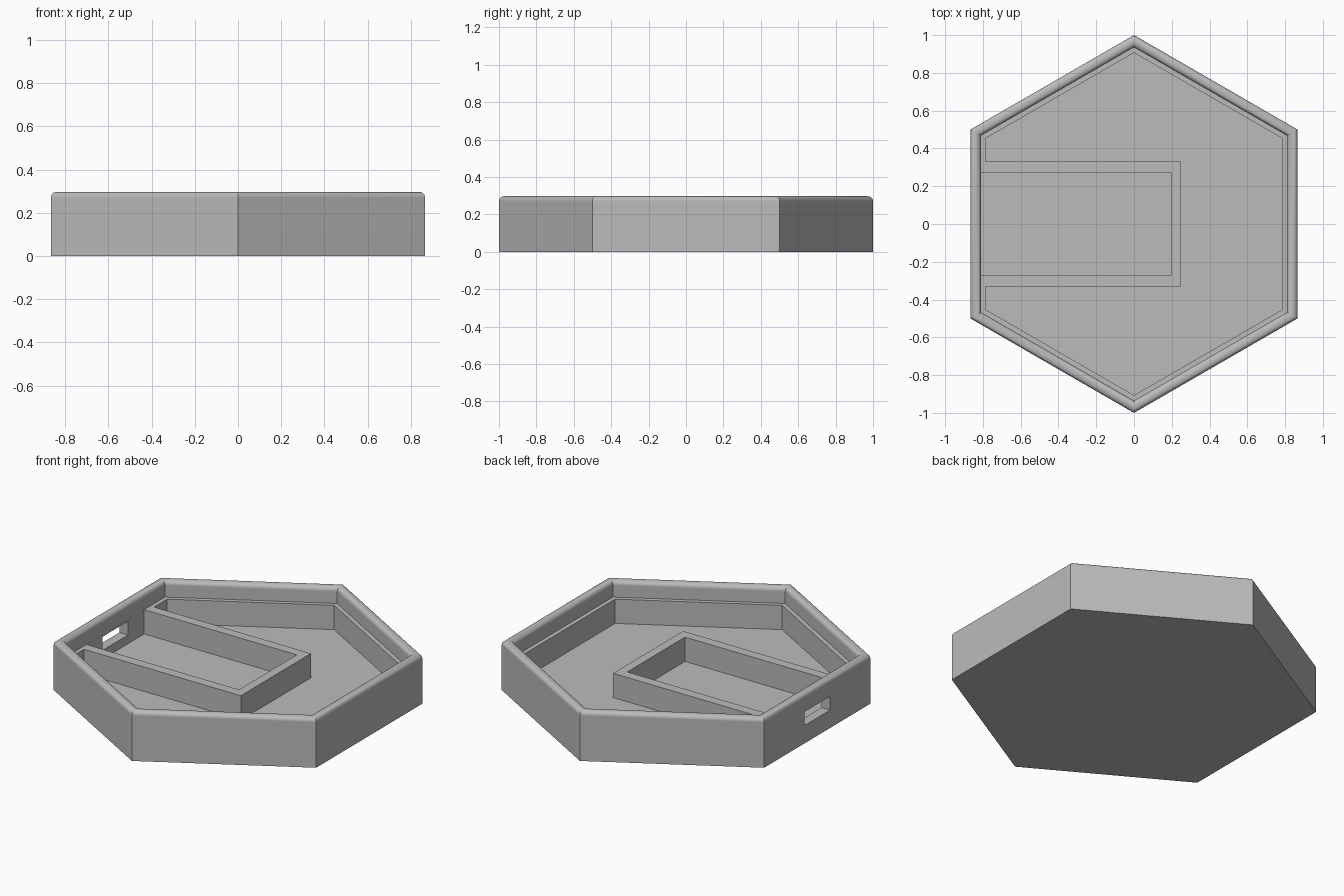
import bpy, bmesh
from math import radians, cos, sin, pi

if "Cube" in bpy.data.objects:
    bpy.data.objects.remove(bpy.data.objects["Cube"], do_unlink=True)

grey = bpy.data.materials.new("plain grey")
grey.use_nodes = True
COLOUR = (0.5, 0.5, 0.5, 1)
grey.diffuse_color = COLOUR
grey.node_tree.nodes["Principled BSDF"].inputs["Base Color"].default_value = COLOUR

OUTER, WALL_IN, LEDGE_IN = 0.866, 0.81, 0.785   # distances from centre to flats
HEIGHT, LEDGE_Z, FLOOR_Z = 0.297, 0.2, 0.055
ROUND = 0.026


def make_object(name, bm):
    bmesh.ops.recalc_face_normals(bm, faces=bm.faces)
    mesh = bpy.data.meshes.new(name)
    bm.to_mesh(mesh)
    bm.free()
    mesh.materials.append(grey)
    obj = bpy.data.objects.new(name, mesh)
    bpy.context.collection.objects.link(obj)
    return obj


def box(name, x, y, z):
    bm = bmesh.new()
    bmesh.ops.create_cube(bm, size=1)
    for v in bm.verts:
        for i, (low, high) in enumerate((x, y, z)):
            v.co[i] = high if v.co[i] > 0 else low
    return make_object(name, bm)


def hex_sweep(name, profile):
    """Sweep (flat distance, height) points round a hexagon and cap both ends."""
    bm = bmesh.new()
    rings = []
    for dist, z in profile:
        r = dist / cos(pi / 6)
        rings.append([bm.verts.new((r * sin(k * pi / 3), r * cos(k * pi / 3), z))
                      for k in range(6)])
    for a, b in zip(rings, rings[1:]):
        for k in range(6):
            n = (k + 1) % 6
            bm.faces.new((a[k], a[n], b[n], b[k]))
    bm.faces.new(rings[0])
    bm.faces.new(rings[-1])
    return make_object(name, bm)


def combine(target, other, operation):
    mod = target.modifiers.new(operation, "BOOLEAN")
    mod.object, mod.operation, mod.solver = other, operation, "EXACT"
    bpy.context.view_layer.objects.active = target
    bpy.ops.object.modifier_apply(modifier=mod.name)
    bpy.data.objects.remove(other, do_unlink=True)


def arc(centre, start, end, steps=6):
    angles = [radians(start + (end - start) * i / steps) for i in range(steps + 1)]
    return [(centre + ROUND * cos(t), HEIGHT - ROUND + ROUND * sin(t)) for t in angles]


# Hexagonal tray with a rounded rim, an inner ledge and a flat floor
profile = [(OUTER, 0)]
profile += arc(OUTER - ROUND, 0, 90) + arc(WALL_IN + ROUND, 90, 180)
profile += [(WALL_IN, LEDGE_Z), (LEDGE_IN, LEDGE_Z), (LEDGE_IN, FLOOR_Z)]
tray = hex_sweep("hexagonal_tray", profile)

# Rectangular compartment joined to the ledge on the right-hand wall
divider = box("compartment_wall", (-0.80, 0.25), (-0.33, 0.33), (0.03, LEDGE_Z))
combine(tray, divider, "UNION")
pocket = box("compartment_pocket", (-0.8095, 0.197), (-0.272, 0.272), (FLOOR_Z, 0.22))
combine(tray, pocket, "DIFFERENCE")

# Slot through the wall beside the compartment
slot = box("wall_slot", (-0.95, -0.7), (-0.12, 0.12), (0.107, 0.188))
combine(tray, slot, "DIFFERENCE")

# Smooth rim, crisp corners, flat walls
bpy.context.view_layer.objects.active = tray
tray.select_set(True)
bpy.ops.object.shade_smooth_by_angle(angle=radians(30))
weighted = tray.modifiers.new("flat walls", "WEIGHTED_NORMAL")
weighted.keep_sharp = True
